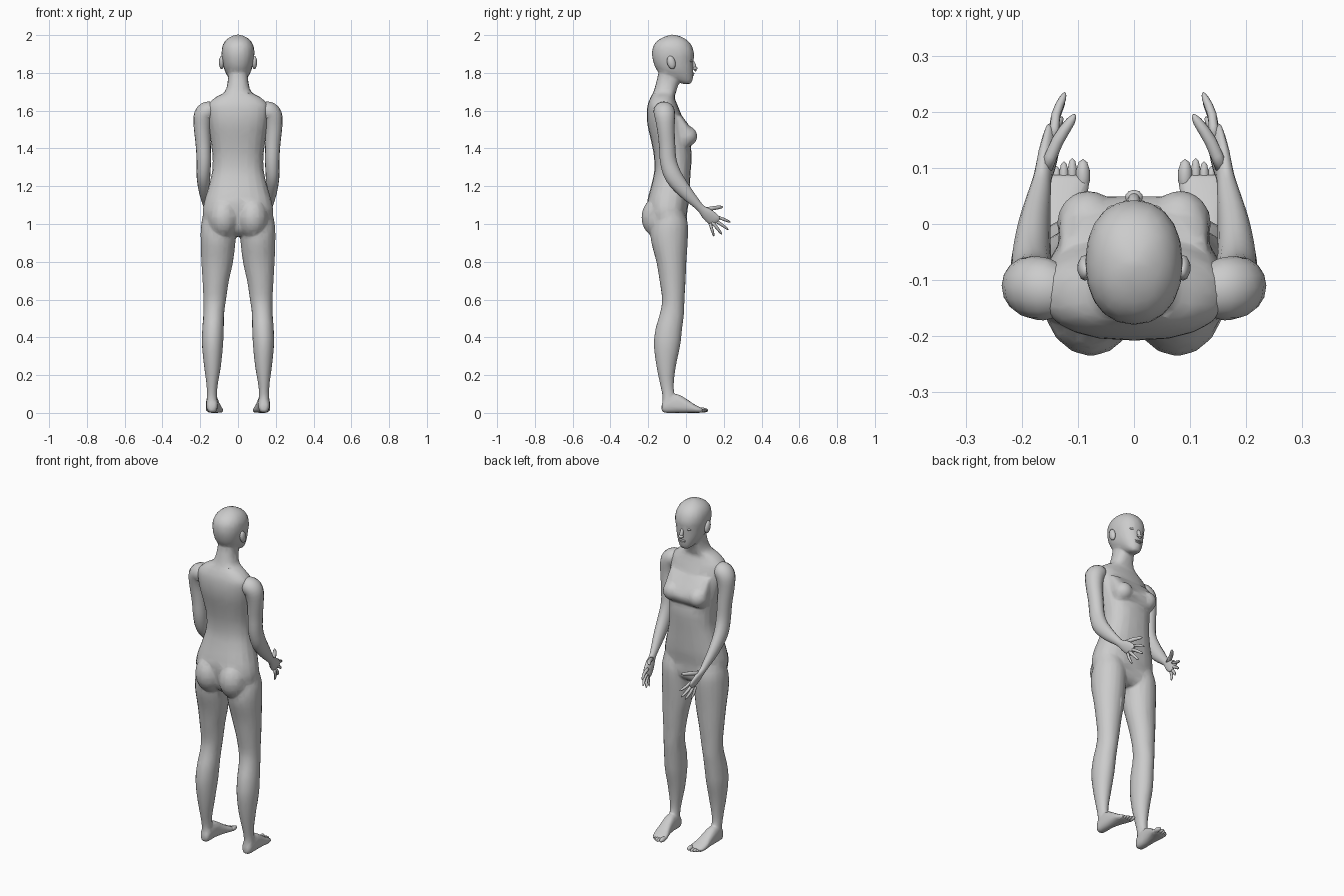
import bpy, bmesh, math
from mathutils import Vector, Matrix

skin = bpy.data.materials.new("plain grey")
skin.diffuse_color = (0.6, 0.6, 0.6, 1)


def resample(rows, k=3):
    """Catmull-Rom in-betweens for a list of number rows."""
    out = []
    for i in range(len(rows) - 1):
        p0, p1, p2, p3 = (rows[max(0, min(len(rows) - 1, i + d))] for d in (-1, 0, 1, 2))
        for j in range(k):
            t = j / k
            out.append([0.5 * (2 * b + (c - a) * t + (2 * a - 5 * b + 4 * c - d) * t * t
                               + (3 * b - a - 3 * c + d) * t ** 3)
                        for a, b, c, d in zip(p0, p1, p2, p3)])
    out.append(list(rows[-1]))
    return out


def oval(c, a, b, n=20, e=2.0):
    """Superellipse ring about c with half axes a and b."""
    pts = []
    for i in range(n):
        t = 2 * math.pi * i / n
        u, v = math.cos(t), math.sin(t)
        pts.append(c + a * math.copysign(abs(u) ** (2 / e), u)
                   + b * math.copysign(abs(v) ** (2 / e), v))
    return pts


def loft(bm, rings, sides=(1,)):
    for s in sides:
        vs = [[bm.verts.new((p.x * s, p.y, p.z)) for p in r] for r in rings]
        n = len(rings[0])
        for r0, r1 in zip(vs, vs[1:]):
            for i in range(n):
                bm.faces.new((r0[i], r0[(i + 1) % n], r1[(i + 1) % n], r1[i]))
        bm.faces.new(vs[0])
        bm.faces.new(vs[-1])


def stack(bm, rows, sides=(1,), e=2.0):
    """Level rings: z, centre x, half width, back y, front y."""
    loft(bm, [oval(Vector((x, (b + f) / 2, z)), Vector((w, 0, 0)), Vector((0, (f - b) / 2, 0)), e=e)
              for z, x, w, b, f in resample(rows)], sides)


def tube(bm, rows, n=12, k=3):
    """Tube on both sides of the body: x, y, z, radius across, radius sideways."""
    rows = resample(rows, k)
    pos = [Vector(r[:3]) for r in rows]
    rings = []
    for i, r in enumerate(rows):
        t = (pos[min(i + 1, len(pos) - 1)] - pos[max(i - 1, 0)]).normalized()
        a = (Vector((0, 1, 0)) - t * t.y)
        if a.length < 0.05:
            a = Vector((0, 0, 1))
        a.normalize()
        rings.append(oval(pos[i], a * r[3], t.cross(a) * r[4], n))
    loft(bm, rings, (1, -1))


def ball(bm, c, r, tilt=0.0, sides=(1,), u=16, v=10):
    for s in sides:
        m = (Matrix.Translation((c[0] * s, c[1], c[2])) @ Matrix.Rotation(tilt, 4, 'X')
             @ Matrix.Diagonal((*r, 1)))
        bmesh.ops.create_uvsphere(bm, u_segments=u, v_segments=v, radius=1, matrix=m)


def finish(bm, name):
    bmesh.ops.recalc_face_normals(bm, faces=bm.faces[:])
    me = bpy.data.meshes.new(name)
    bm.to_mesh(me)
    bm.free()
    me.materials.append(skin)
    for p in me.polygons:
        p.use_smooth = True
    ob = bpy.data.objects.new(name, me)
    bpy.context.collection.objects.link(ob)
    return ob


both = (1, -1)

# body: torso and neck
bm = bmesh.new()
stack(bm, [(.935, 0, .07, -.14, -.03), (.97, 0, .16, -.18, 0), (1.05, 0, .187, -.2, .005),
           (1.12, 0, .178, -.205, .015), (1.2, 0, .155, -.185, .02), (1.28, 0, .137, -.168, .025),
           (1.36, 0, .135, -.17, .03), (1.44, 0, .145, -.185, .02), (1.52, 0, .157, -.203, 0),
           (1.58, 0, .163, -.208, -.025), (1.63, 0, .16, -.203, -.045), (1.67, 0, .12, -.188, -.06),
           (1.70, 0, .07, -.172, -.052), (1.76, 0, .054, -.155, -.035), (1.83, 0, .052, -.14, -.03)], e=2.4)
# bust: bridged shelf plus rounded breasts
stack(bm, [(1.405, 0, .115, -.1, .015), (1.43, 0, .128, -.1, .04), (1.465, 0, .133, -.1, .05),
           (1.51, 0, .135, -.1, .025), (1.57, 0, .13, -.1, -.02)], e=4.5)
ball(bm, (.082, .0, 1.465), (.056, .06, .056), sides=both)
# buttocks
ball(bm, (.077, -.13, 1.035), (.086, .106, .115), sides=both)
# legs
stack(bm, [(1.07, .1, .08, -.15, -.01), (1.0, .103, .092, -.18, .01), (.92, .105, .093, -.187, .01),
           (.8, .11, .084, -.157, .002), (.7, .118, .07, -.14, -.002), (.6, .123, .06, -.127, -.008),
           (.53, .128, .055, -.137, -.01), (.45, .132, .057, -.16, -.02), (.36, .135, .056, -.17, -.03),
           (.25, .135, .045, -.157, -.053), (.15, .137, .03, -.137, -.065), (.09, .138, .027, -.125, -.06),
           (.02, .138, .028, -.127, -.05)], both)
# feet: rings set along y
foot = [(-.129, .137, .015, .01, .045), (-.11, .137, .029, 0, .08), (-.05, .137, .032, 0, .1),
        (0, .133, .036, 0, .075), (.04, .128, .043, 0, .048), (.07, .122, .044, 0, .032),
        (.088, .12, .038, .003, .024)]
loft(bm, [oval(Vector((x, y, (lo + hi) / 2)), Vector((w, 0, 0)), Vector((0, 0, (hi - lo) / 2)), e=2.5)
          for y, x, w, lo, hi in resample(foot)], both)
# head
stack(bm, [(1.742, 0, .022, -.015, .024), (1.758, 0, .04, -.06, .034), (1.79, 0, .06, -.13, .039),
           (1.82, 0, .073, -.158, .039), (1.86, 0, .082, -.174, .039), (1.90, 0, .087, -.18, .043),
           (1.94, 0, .083, -.174, .032), (1.97, 0, .067, -.152, .01), (1.99, 0, .042, -.118, -.022),
           (2.002, 0, .01, -.08, -.06)], e=2.2)
body = finish(bm, "body")
m = body.modifiers.new("one skin", 'REMESH')
m.mode = 'VOXEL'
m.voxel_size = 0.007
m.use_smooth_shade = True
m = body.modifiers.new("soften", 'SMOOTH')
m.factor = 0.5
m.iterations = 3
m = body.modifiers.new("coarsen", 'DECIMATE')
m.ratio = 0.08

# arms with palms
bm = bmesh.new()
tube(bm, [(.12, -.12, 1.605, .04, .035), (.155, -.117, 1.60, .055, .05), (.181, -.112, 1.575, .055, .053),
          (.189, -.107, 1.51, .047, .045), (.184, -.1, 1.42, .043, .04), (.181, -.093, 1.33, .044, .038),
          (.183, -.065, 1.25, .046, .036), (.178, -.005, 1.172, .037, .029),
          (.168, .055, 1.108, .024, .02), (.163, .082, 1.08, .022, .016),
          (.155, .115, 1.05, .033, .015), (.146, .15, 1.02, .034, .012), (.142, .162, 1.01, .026, .007)], n=16)
finish(bm, "arms")

# fingers and thumbs: knuckle, tip, radius
bm = bmesh.new()
for k, t, r in [((.156, .1, 1.075), (.105, .195, 1.09), .012),
                ((.143, .155, 1.04), (.123, .234, 1.01), .009),
                ((.145, .148, 1.022), (.125, .224, .97), .009),
                ((.147, .138, 1.01), (.128, .19, .945), .009),
                ((.15, .127, 1.003), (.138, .148, .935), .008)]:
    k, t = Vector(k), Vector(t)
    mid = (k + t) / 2 + Vector((.006, 0, .002))
    tube(bm, [(*k, r, r), (*mid, r * .95, r * .95), (*(mid.lerp(t, .75)), r * .7, r * .7),
              (*t, r * .2, r * .2)], n=8, k=2)
finish(bm, "fingers")

# toes
bm = bmesh.new()
for x, y, r in [(.091, .116, .013), (.11, .118, .009), (.125, .112, .009), (.138, .104, .008), (.151, .092, .008)]:
    ball(bm, (x, y - .03, r + .002), (r, .03, r), sides=both, u=10, v=8)
finish(bm, "toes")

# ears
bm = bmesh.new()
ball(bm, (.087, -.078, 1.855), (.014, .022, .036), tilt=.25, sides=both, u=10, v=8)
finish(bm, "ears")

# nose
bm = bmesh.new()
ball(bm, (0, .042, 1.838), (.011, .011, .032), tilt=.3, u=10, v=8)
ball(bm, (0, .048, 1.824), (.016, .013, .009), u=10, v=8)
finish(bm, "nose")

# lips, eyelids
bm = bmesh.new()
ball(bm, (0, .036, 1.797), (.022, .009, .005), u=12, v=8)
ball(bm, (0, .034, 1.788), (.019, .009, .005), u=12, v=8)
finish(bm, "lips")
bm = bmesh.new()
ball(bm, (.034, .024, 1.864), (.016, .01, .007), sides=both, u=12, v=8)
finish(bm, "eyelids")
